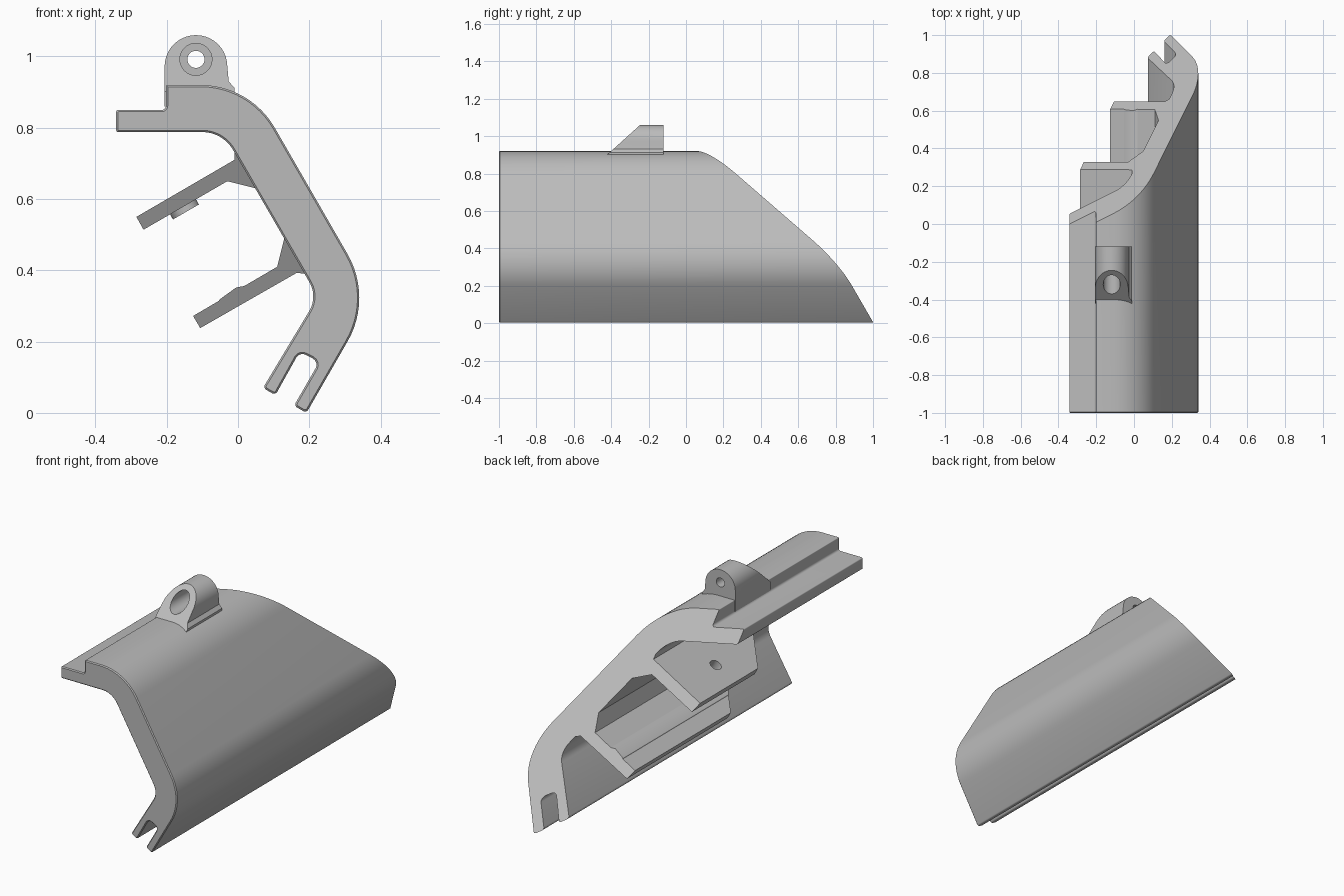
import bpy, bmesh, math
from mathutils import Vector

if "Cube" in bpy.data.objects:
    bpy.data.objects.remove(bpy.data.objects["Cube"], do_unlink=True)

grey = bpy.data.materials.new("plain grey")
grey.use_nodes = True
grey.diffuse_color = (0.5, 0.5, 0.5, 1)
grey.node_tree.nodes["Principled BSDF"].inputs["Base Color"].default_value = (0.5, 0.5, 0.5, 1)

# Slanted planes as (point, outward normal)
BACK_CUT = (Vector((0, 0.907, 0)), Vector((-0.5, 1, 0.866)))
ARM_FRONT = (Vector((0, -0.17, 0)), Vector((-0.866, -1, -0.5)))


def rounded(corners):
    """Round each (x, z, radius) corner into an arc."""
    out = []
    for i, (x, z, r) in enumerate(corners):
        p = Vector((x, z))
        if r == 0:
            out.append(p)
            continue
        a = (Vector(corners[i - 1][:2]) - p).normalized()
        b = (Vector(corners[(i + 1) % len(corners)][:2]) - p).normalized()
        half = a.angle(b) / 2
        centre = p + (a + b).normalized() * r / math.sin(half)
        start = p + a * r / math.tan(half) - centre
        end = p + b * r / math.tan(half) - centre
        steps = 12 if r > 0.05 else 4
        sweep = math.atan2(start.x * end.y - start.y * end.x, start.dot(end))
        for k in range(steps + 1):
            t = sweep * k / steps
            c, s = math.cos(t), math.sin(t)
            out.append(centre + Vector((start.x * c - start.y * s, start.x * s + start.y * c)))
    return out


def finish(name, bm):
    bmesh.ops.recalc_face_normals(bm, faces=bm.faces)
    mesh = bpy.data.meshes.new(name)
    bm.to_mesh(mesh)
    bm.free()
    mesh.materials.append(grey)
    ob = bpy.data.objects.new(name, mesh)
    bpy.context.collection.objects.link(ob)
    return ob


def prism(name, points, y0, y1, cuts=(), edge=0):
    """Extrude an x-z profile along y, soften the front rim, then trim by planes."""
    bm = bmesh.new()
    cap = bm.faces.new([bm.verts.new((p[0], y0, p[1])) for p in points])
    new = bmesh.ops.extrude_face_region(bm, geom=[cap], use_keep_orig=True)["geom"]
    bmesh.ops.translate(bm, verts=[v for v in new if isinstance(v, bmesh.types.BMVert)],
                        vec=(0, y1 - y0, 0))
    bmesh.ops.recalc_face_normals(bm, faces=bm.faces)
    if edge:
        bmesh.ops.bevel(bm, geom=list(cap.edges), offset=edge, segments=1, affect='EDGES')
    for co, no in cuts:
        cut = bmesh.ops.bisect_plane(bm, geom=bm.verts[:] + bm.edges[:] + bm.faces[:],
                                     plane_co=co, plane_no=no, clear_outer=True)
        rim = [e for e in cut["geom_cut"] if isinstance(e, bmesh.types.BMEdge)]
        bmesh.ops.edgenet_fill(bm, edges=rim)
    return finish(name, bm)


def cylinder(name, centre, axis, radius, depth):
    bm = bmesh.new()
    bmesh.ops.create_cone(bm, cap_ends=True, segments=32, radius1=radius, radius2=radius, depth=depth)
    ob = finish(name, bm)
    turn = Vector((0, 0, 1)).rotation_difference(Vector(axis)).to_matrix().to_4x4()
    turn.translation = centre
    ob.data.transform(turn)
    return ob


def drill(ob, centre, axis, radius, depth):
    cutter = cylinder("cutter", centre, axis, radius, depth)
    cutter.hide_render = True
    mod = ob.modifiers.new("hole", 'BOOLEAN')
    mod.operation, mod.solver, mod.object = 'DIFFERENCE', 'EXACT', cutter
    bpy.context.view_layer.objects.active = ob
    bpy.ops.object.modifier_apply(modifier=mod.name)
    bpy.data.objects.remove(cutter, do_unlink=True)


# Bent shell with stepped top flange and slotted lower lip
shell = prism("shell", rounded([
    (-0.342, 0.788, 0.006), (-0.342, 0.85, 0.006), (-0.202, 0.85, 0.012), (-0.202, 0.92, 0.004),
    (0.034, 0.92, 0.24), (0.378, 0.323, 0.245), (0.192, 0.0, 0.01), (0.157, 0.02, 0.01),
    (0.228, 0.143, 0.02), (0.173, 0.172, 0.02), (0.105, 0.05, 0.01), (0.07, 0.07, 0.01),
    (0.224, 0.326, 0.08), (-0.043, 0.788, 0.1)]), -1, 1.4, [BACK_CUT], 0.005)

# Inner arms with flared roots
upper_arm = prism("upper_arm", [
    (-0.285, 0.55), (-0.265, 0.514), (-0.03, 0.65), (0.05, 0.63), (0.09, 0.63),
    (0.03, 0.74), (-0.01, 0.74), (-0.01, 0.71)], -1, 1.4, [BACK_CUT, ARM_FRONT])
lower_arm = prism("lower_arm", [
    (-0.126, 0.272), (-0.106, 0.238), (0.165, 0.393), (0.19, 0.39), (0.22, 0.4),
    (0.18, 0.5), (0.13, 0.49), (0.11, 0.41)], -1, 1.4, [BACK_CUT, ARM_FRONT])

# Raised rail on the lower arm
rail = prism("arm_rail", [(-0.055, 0.311), (-0.052, 0.318), (-0.005, 0.352), (0.018, 0.356),
                          (0.022, 0.348), (0.022, 0.34), (-0.05, 0.3)],
             -1, 1.4, [BACK_CUT, ARM_FRONT])

# Boss and hole on the upper arm
across = Vector((-0.5, 0, 0.866))
boss_at = Vector((-0.16, 0, 0.588))
boss = cylinder("arm_boss", boss_at - across * 0.018, across, 0.042, 0.02)
for part in (upper_arm, boss):
    drill(part, boss_at, across, 0.03, 0.2)

# Arched lug with sloped front and stepped bore
arch = [(-0.118 + 0.088 * math.cos(math.pi * k / 20), 0.972 + 0.088 * math.sin(math.pi * k / 20))
        for k in range(21)]
lug = prism("lug", [(-0.01, 0.86), (-0.01, 0.912), (-0.026, 0.93)] + arch + [(-0.206, 0.86)],
            -0.42, -0.12, [(Vector((0, -0.4, 0.92)), Vector((0, -0.14, 0.155)))])
drill(lug, (-0.118, -0.34, 0.992), (0, 1, 0), 0.045, 0.32)
drill(lug, (-0.118, -0.2, 0.992), (0, 1, 0), 0.024, 0.4)

# Smooth the curves, keep the creases
bpy.ops.object.select_all(action='DESELECT')
for ob in (shell, upper_arm, lower_arm, rail, boss, lug):
    ob.select_set(True)
bpy.context.view_layer.objects.active = shell
bpy.ops.object.shade_smooth_by_angle(angle=math.radians(30))
